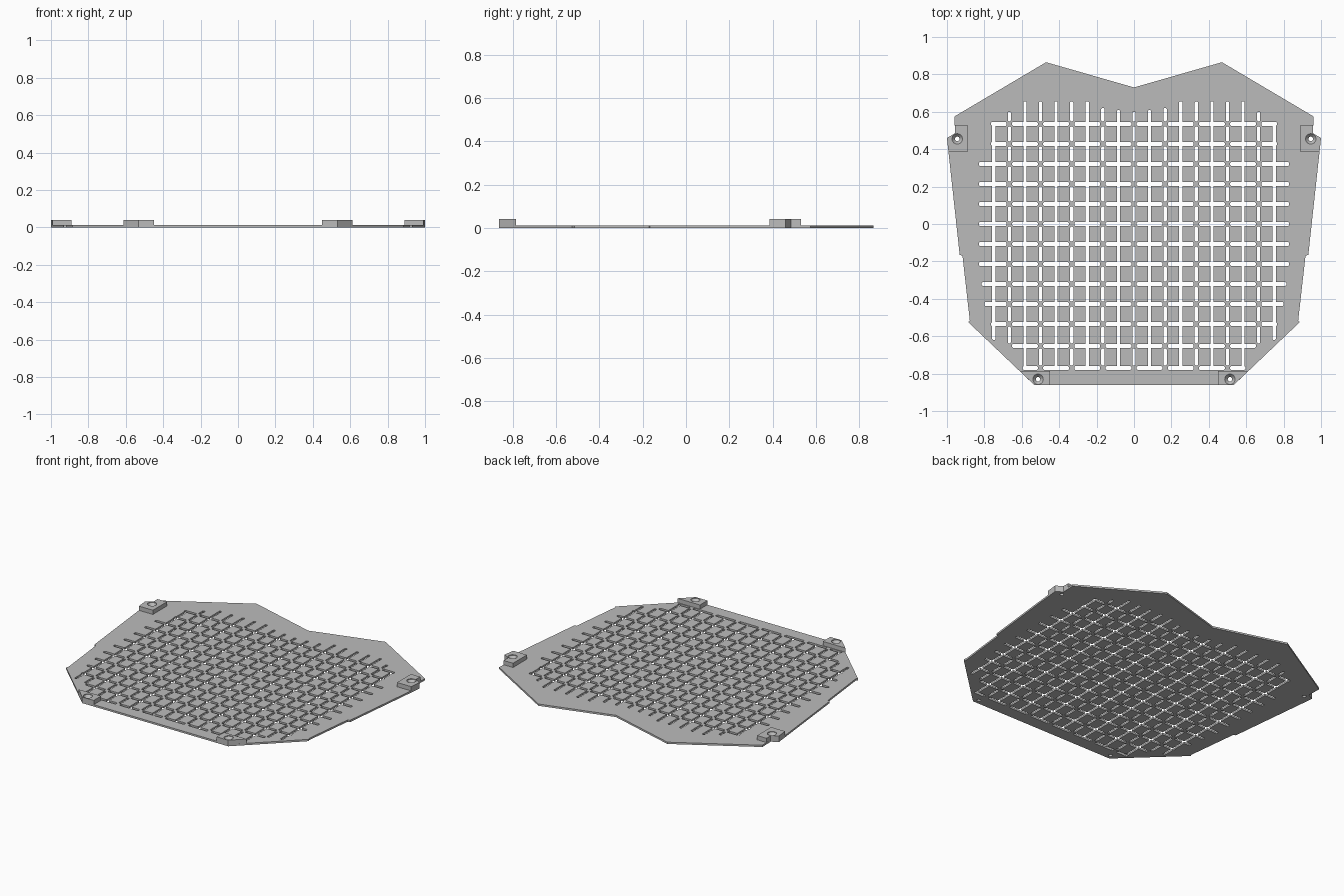
import bpy
import bmesh
import math

THICK, MOUNT_TOP = 0.012, 0.04
PITCH_X, PITCH_Y = 0.0833, 0.107

if "Cube" in bpy.data.objects:
    bpy.data.objects.remove(bpy.data.objects["Cube"])

grey = bpy.data.materials.new("matte grey")
grey.use_nodes = True
colour = (0.5, 0.5, 0.5, 1)
grey.diffuse_color = colour
grey.node_tree.nodes["Principled BSDF"].inputs["Base Color"].default_value = colour


def loft(bm, layers):
    """Closed solid through a stack of (outline, z) rings."""
    rings = [[bm.verts.new((x, y, z)) for x, y in pts] for pts, z in layers]
    n = len(rings[0])
    bm.faces.new(rings[0])
    bm.faces.new(rings[-1])
    for a, b in zip(rings, rings[1:]):
        for i in range(n):
            j = (i + 1) % n
            bm.faces.new((a[i], a[j], b[j], b[i]))


def make_object(name, solids):
    bm = bmesh.new()
    for layers in solids:
        loft(bm, layers)
    bmesh.ops.recalc_face_normals(bm, faces=bm.faces)
    mesh = bpy.data.meshes.new(name)
    bm.to_mesh(mesh)
    bm.free()
    mesh.materials.append(grey)
    obj = bpy.data.objects.new(name, mesh)
    bpy.context.collection.objects.link(obj)
    return obj


def cut(obj, cutters):
    """Subtract the cutters and keep the result as plain mesh."""
    for cutter in cutters:
        cutter.hide_render = True
        mod = obj.modifiers.new("cut", "BOOLEAN")
        mod.operation, mod.solver, mod.object = "DIFFERENCE", "EXACT", cutter
    depsgraph = bpy.context.evaluated_depsgraph_get()
    mesh = bpy.data.meshes.new_from_object(obj.evaluated_get(depsgraph))
    obj.modifiers.clear()
    obj.data = mesh


def mirrored(pts, side):
    return [(side * x, y) for x, y in pts]


def circle(cx, cy, r, n=24):
    return [(cx + r * math.cos(math.tau * i / n), cy + r * math.sin(math.tau * i / n))
            for i in range(n)]


def slot(lo, hi, centre, half, upright):
    """Through slot with chamfered ends, along x or y."""
    c = half * 0.5
    pts = [(lo, -c), (lo + c, -half), (hi - c, -half), (hi, -c),
           (hi, c), (hi - c, half), (lo + c, half), (lo, c)]
    pts = [(centre + b, a) if upright else (a, centre + b) for a, b in pts]
    return [(pts, -0.02), (pts, 0.03)]


def segments(lo, hi, breaks, gap=0.014):
    """Split a span at the bridges that hold the mesh together."""
    start = lo
    for b in sorted(breaks):
        if lo - gap < b < hi + gap:
            if b - gap - start > 0.02:
                yield start, b - gap
            start = b + gap
    if hi - start > 0.02:
        yield start, hi


# Plate outline, half drawn and mirrored
half_outline = [(0.47, 0.865), (0.96, 0.575), (0.957, 0.485), (1.0, 0.46),
                (0.932, -0.165), (0.917, -0.17), (0.878, -0.515),
                (0.886, -0.525), (0.532, -0.862)]
outline = [(0, 0.73)] + half_outline + mirrored(half_outline, -1)[::-1]
plate = make_object("plate", [[(outline, 0), (outline, THICK)]])

# Vent slots: row height -> half length, column index -> (bottom, top)
row_y = [PITCH_Y * i for i in range(5, -6, -1)] + [-0.652, -0.77]
row_half = [0.765, 0.765] + [0.83] * 6 + [0.815, 0.80, 0.765, 0.665, 0.595]
col_top = [0.60, 0.61, 0.62] + [0.655] * 5 + [0.60, 0.538]
col_bottom = [-0.775] * 8 + [-0.66, -0.62]
even_x = [PITCH_X * i for i in range(-8, 9, 2)]

rows = [slot(a, b, y, 0.01, False)
        for y, h in zip(row_y, row_half) for a, b in segments(-h, h, even_x)]
columns = []
for i in range(-9, 10):
    k = abs(i)
    breaks = row_y if k % 2 == 0 else []
    for a, b in segments(col_bottom[k], col_top[k], breaks):
        columns.append(slot(a, b, i * PITCH_X, 0.0085, True))

# Corner mounts and their countersunk screw holes
back_pad = [(0.89, 0.53), (0.958, 0.53), (0.957, 0.485), (1.0, 0.46),
            (0.992, 0.385), (0.89, 0.385)]
front_pad = [(0.612, -0.785), (0.448, -0.785), (0.448, -0.862), (0.532, -0.862)]
holes, mounts = [], []
for side, label in ((1, "left"), (-1, "right")):
    for end, pad, (hx, hy) in (("back", back_pad, (0.945, 0.455)),
                               ("front", front_pad, (0.513, -0.83))):
        pts = mirrored(pad, side)
        mounts.append(make_object(f"{end}_{label}_mount",
                                  [[(pts, THICK), (pts, MOUNT_TOP)]]))
        holes.append([(circle(side * hx, hy, r), z) for r, z in
                      ((0.012, -0.02), (0.012, 0.018), (0.028, 0.036), (0.028, 0.06))])

cutters = [make_object("row_cutter", rows), make_object("column_cutter", columns),
           make_object("hole_cutter", holes)]
cut(plate, cutters)
for mount in mounts:
    cut(mount, cutters[2:])
for cutter in cutters:
    bpy.data.objects.remove(cutter)
